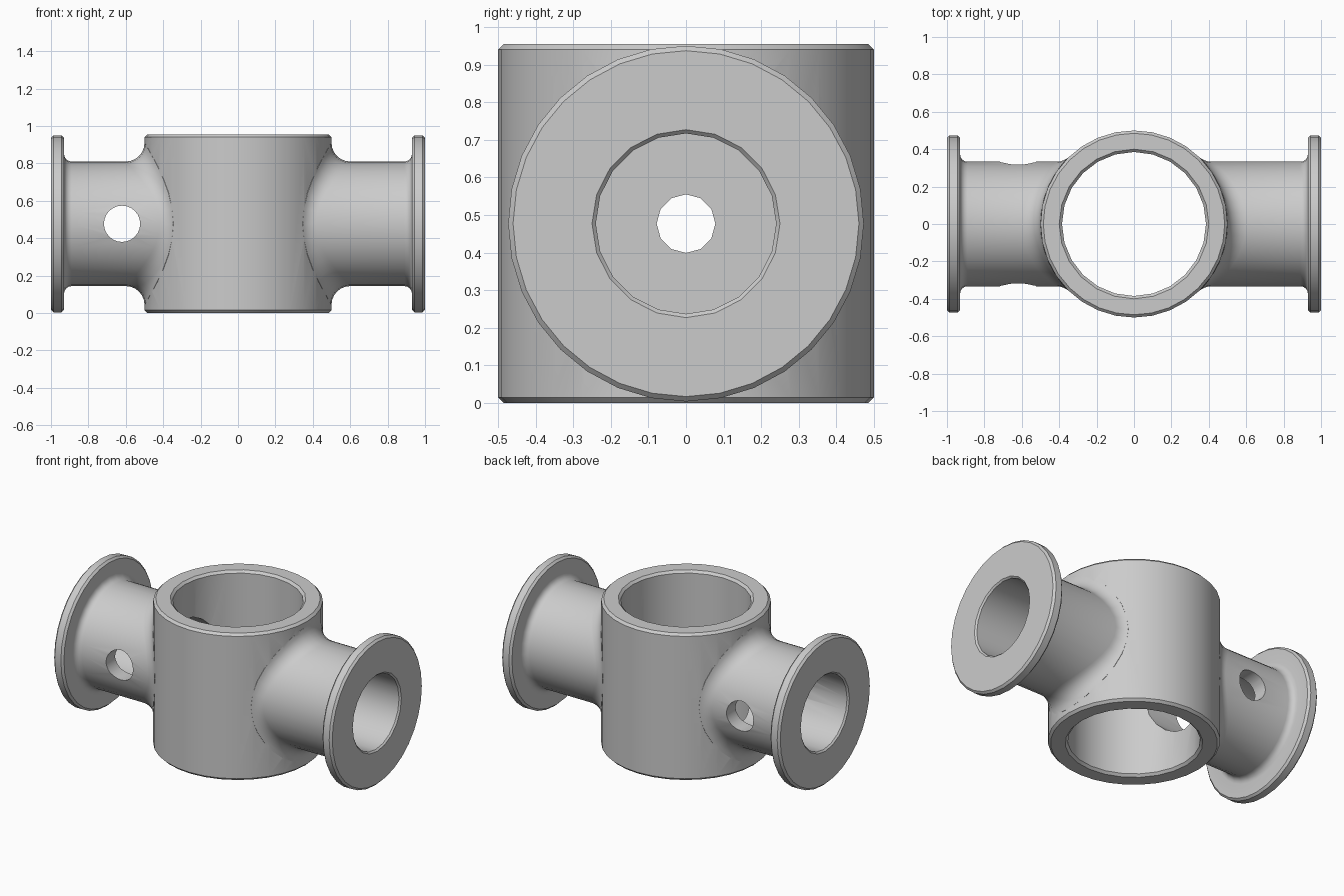
import bpy, bmesh
from math import cos, sin, pi, sqrt, radians
from mathutils import Vector

if "Cube" in bpy.data.objects:
    bpy.data.objects.remove(bpy.data.objects["Cube"])

MID = 0.477          # height of the side branch axis
HEIGHT = 0.955
BODY_R, PIPE_R, FILLET = 0.5, 0.333, 0.1
SIDES = 32

metal = bpy.data.materials.new("grey_metal")
metal.use_nodes = True
grey = (0.6, 0.6, 0.6, 1)
metal.diffuse_color = grey
metal.node_tree.nodes["Principled BSDF"].inputs["Base Color"].default_value = grey


def loft(name, rings, smooth):
    """Closed solid through a list of equal-sized rings."""
    bm = bmesh.new()
    loops = [[bm.verts.new(p) for p in ring] for ring in rings]
    n = len(rings[0])
    for a, b in zip(loops, loops[1:]):
        for i in range(n):
            j = (i + 1) % n
            bm.faces.new((a[i], a[j], b[j], b[i])).smooth = smooth
    bm.faces.new(loops[0])
    bm.faces.new(loops[-1])
    bmesh.ops.recalc_face_normals(bm, faces=bm.faces)
    mesh = bpy.data.meshes.new(name)
    bm.to_mesh(mesh)
    bm.free()
    mesh.materials.append(metal)
    obj = bpy.data.objects.new(name, mesh)
    bpy.context.collection.objects.link(obj)
    return obj


def ring(axis, r, h, n, centre=(0, 0, 0)):
    pts = []
    for i in range(n):
        u, v = r * cos(2 * pi * i / n), r * sin(2 * pi * i / n)
        p = {"x": (h, u, v), "y": (u, h, v), "z": (u, v, h)}[axis]
        pts.append(Vector(p) + Vector(centre))
    return pts


def lathe(name, axis, profile, n, centre=(0, 0, 0), smooth=True):
    return loft(name, [ring(axis, r, h, n, centre) for r, h in profile], smooth)


def branch(name, side):
    """Flanged pipe with a rolling-ball fillet where it meets the body."""
    steps = 6
    rings = [[] for _ in range(steps + 2)]
    for i in range(SIDES):
        a = 2 * pi * i / SIDES
        y, z = (PIPE_R + FILLET) * cos(a), (PIPE_R + FILLET) * sin(a)
        ball = Vector((sqrt((BODY_R + FILLET) ** 2 - y * y), y, z))
        to_body = Vector((-ball.x, -y, 0)).normalized()
        to_pipe = Vector((0, -cos(a), -sin(a)))
        rings[0].append(Vector((0.1, y * 0.7, z * 0.8)))
        for k in range(steps + 1):
            d = to_body.slerp(to_pipe, k / steps)
            rings[k + 1].append(ball + d * FILLET)
    # small fillet up to the flange, then the chamfered flange
    f = 0.04
    profile = [(PIPE_R + f - f * cos(t), 0.93 - f + f * sin(t))
               for t in (k * pi / 8 for k in range(5))]
    profile += [(0.46, 0.93), (0.473, 0.943), (0.473, 0.987), (0.46, 1.0)]
    rings += [ring("x", r, h, SIDES) for r, h in profile]
    rings = [[Vector((p.x * side, p.y, p.z + MID)) for p in r] for r in rings]
    return loft(name, rings, True)


def combine(target, other, operation):
    mod = target.modifiers.new(operation.lower(), "BOOLEAN")
    mod.operation, mod.solver, mod.object = operation, "EXACT", other
    bpy.context.view_layer.objects.active = target
    bpy.ops.object.modifier_apply(modifier=mod.name)
    bpy.data.objects.remove(other)


# Central barrel with chamfered rims
c = 0.015
body = lathe("fitting_body", "z", [(BODY_R - c, 0), (BODY_R, c), (BODY_R, HEIGHT - c),
             (BODY_R - c, HEIGHT)], SIDES, smooth=False)

# Flanged side pipes
combine(body, branch("left_branch", 1), "UNION")
combine(body, branch("right_branch", -1), "UNION")

# Vertical bore, chamfered at both ends
combine(body, lathe("main_bore", "z", [(0.4, -0.1), (0.4, 0), (0.385, c), (0.385, HEIGHT - c),
        (0.4, HEIGHT), (0.4, HEIGHT + 0.1)], 24, smooth=False), "DIFFERENCE")

# Side bores: one open to the barrel, one blind with a small port
axis_centre = (0, 0, MID)
for side, depth in ((-1, 0.2), (1, 0.5)):
    combine(body, lathe("side_bore", "x", [(0.25, side * 1.1), (0.25, side), (0.24, side * 0.99),
            (0.24, side * depth)], 20, axis_centre), "DIFFERENCE")
combine(body, lathe("small_port", "x", [(0.078, 0.2), (0.078, 0.7)], 12, axis_centre), "DIFFERENCE")

# Cross hole through the right pipe
combine(body, lathe("cross_hole", "y", [(0.097, -0.6), (0.097, 0.6)], 24,
        (-0.62, 0, MID)), "DIFFERENCE")

body.data.set_sharp_from_angle(angle=radians(30))
